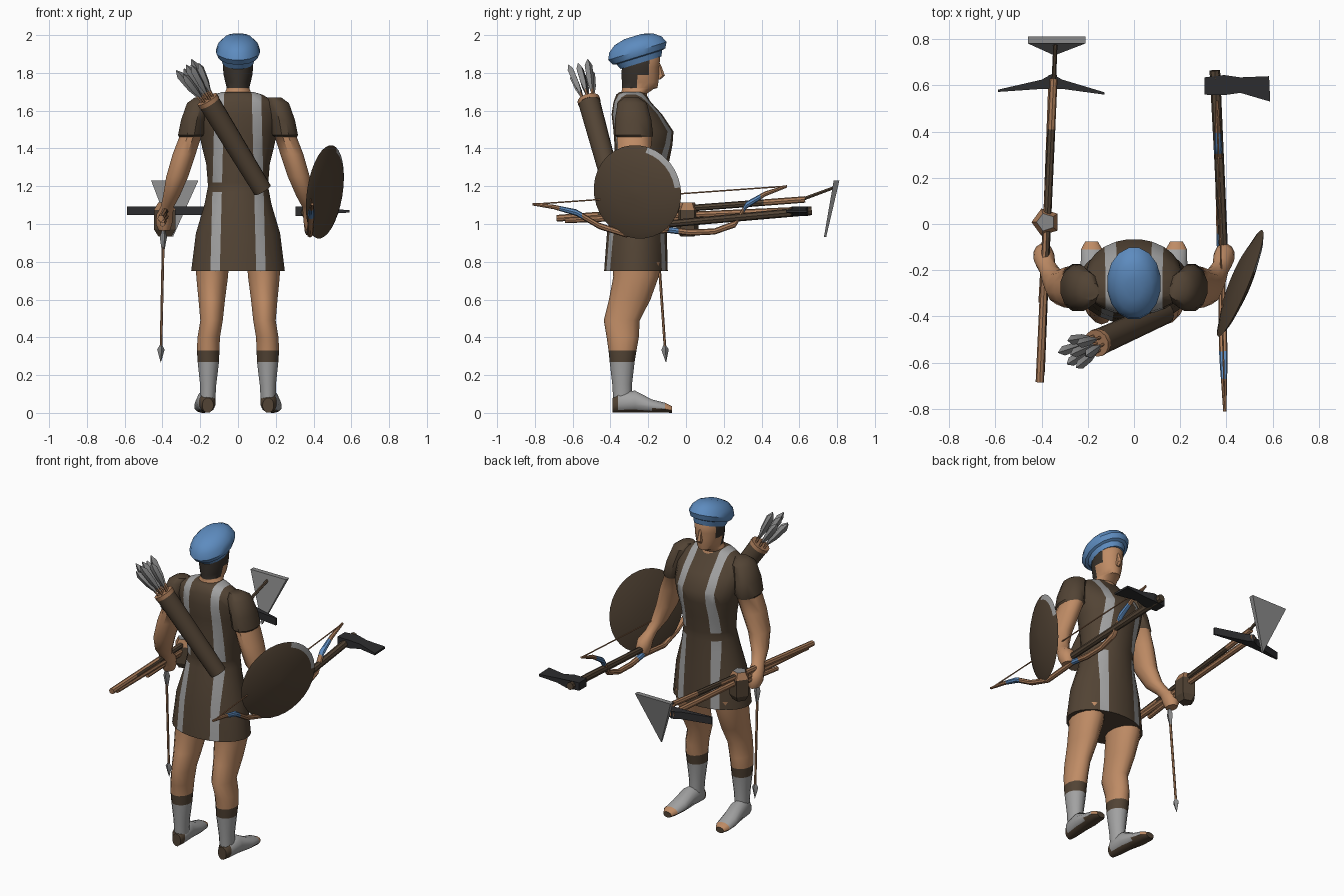
import bpy, bmesh, math
from mathutils import Vector, Matrix

cube = bpy.data.objects.get("Cube")
if cube:
    bpy.data.objects.remove(cube)

COLORS = {
    "skin": (0.52, 0.26, 0.13), "brown_cloth": (0.085, 0.057, 0.035),
    "grey_cloth": (0.36, 0.36, 0.36), "blue_wool": (0.11, 0.26, 0.52),
    "black_iron": (0.026, 0.026, 0.028), "dark_hair": (0.04, 0.032, 0.025),
    "tan_wood": (0.4, 0.2, 0.1), "grey_steel": (0.25, 0.25, 0.25),
}
MATS = {}
for key, rgb in COLORS.items():
    m = bpy.data.materials.new(key)
    m.use_nodes = True
    m.diffuse_color = (*rgb, 1)
    m.node_tree.nodes["Principled BSDF"].inputs["Base Color"].default_value = (*rgb, 1)
    MATS[key] = m
made = []


def finish(name, bm, rule, flat=False):
    """Turn a bmesh into an object; rule is a colour or a function of a face centre."""
    bmesh.ops.recalc_face_normals(bm, faces=bm.faces)
    me = bpy.data.meshes.new(name)
    used = []
    for f in bm.faces:
        key = rule if isinstance(rule, str) else rule(f.calc_center_median())
        if key not in used:
            used.append(key)
            me.materials.append(MATS[key])
        f.material_index = used.index(key)
    bm.to_mesh(me)
    bm.free()
    ob = bpy.data.objects.new(name, me)
    bpy.context.collection.objects.link(ob)
    if not flat:
        made.append(ob)


def skin_rings(rings):
    """Bridge successive rings of points and cap both ends."""
    bm = bmesh.new()
    vs = [[bm.verts.new(p) for p in r] for r in rings]
    n = len(vs[0])
    for a, b in zip(vs, vs[1:]):
        for i in range(n):
            j = (i + 1) % n
            bm.faces.new((a[i], a[j], b[j], b[i]))
    bm.faces.new(vs[0])
    bm.faces.new(vs[-1])
    return bm


def loft(secs, n=16, axis="z"):
    """Ellipse sections (x, y, z, radius a, radius b) stacked along z or y."""
    rings = []
    for x, y, z, a, b in secs:
        ring = []
        for i in range(n):
            t = math.tau * (i + 0.5) / n
            u, v = a * math.cos(t), b * math.sin(t)
            ring.append((x + u, y + v, z) if axis == "z" else (x + u, y, z + v))
        rings.append(ring)
    return skin_rings(rings)


def rod(name, pts, radii, rule, n=8, steps=1):
    """Round bar along a path with a radius at each point."""
    pts = [Vector(p) for p in pts]
    path = [(pts[i].lerp(pts[i + 1], k / steps), radii[i] + (radii[i + 1] - radii[i]) * k / steps)
            for i in range(len(pts) - 1) for k in range(steps)] + [(pts[-1], radii[-1])]
    q = (pts[-1] - pts[0]).to_track_quat("Z", "Y")
    rings = [[p + q @ Vector((r * math.cos(math.tau * i / n), r * math.sin(math.tau * i / n), 0))
              for i in range(n)] for p, r in path]
    finish(name, skin_rings(rings), rule)


def plate(name, pts, depth, mat, thin=None):
    """Polygon extruded along a vector; thin(v) may reshape each vertex."""
    d = Vector(depth)
    bm = skin_rings([[Vector(p) for p in pts], [Vector(p) + d for p in pts]])
    if thin:
        for v in bm.verts:
            thin(v)
    finish(name, bm, mat, flat=True)


# Tunic, cut along the stripe edges
bm = loft([(0, y, z, a, b) for z, y, a, b in [
    (0.75, -0.265, 0.25, 0.17), (0.95, -0.26, 0.225, 0.16), (1.1, -0.25, 0.18, 0.145),
    (1.2, -0.24, 0.16, 0.135), (1.32, -0.235, 0.17, 0.145), (1.42, -0.225, 0.195, 0.155),
    (1.49, -0.225, 0.21, 0.16), (1.58, -0.26, 0.22, 0.135), (1.645, -0.285, 0.2, 0.1),
    (1.685, -0.29, 0.13, 0.08), (1.7, -0.285, 0.08, 0.065)]], 24)
cuts = [((s * c, 0, 0), (s, 0, 0.025)) for s in (1, -1) for c in (0.115, 0.165)]
cuts += [((0, 0, z), (0, 0, 1)) for z in (1.17, 1.22)]
for co, no in cuts:
    bmesh.ops.bisect_plane(bm, geom=bm.verts[:] + bm.edges[:] + bm.faces[:], plane_co=co, plane_no=no)


def tunic_color(c):
    striped = 0.115 < abs(c.x) + 0.025 * c.z < 0.165
    return "grey_cloth" if striped and c.z > 0.76 and not 1.17 < c.z < 1.22 else "brown_cloth"


finish("tunic", bm, tunic_color)


# Head, nose and beret
def head_color(c):
    back = c.y < -0.26 and c.z > 1.735
    burn = c.y < -0.2 and c.z > 1.79
    return "dark_hair" if back or burn else "skin"


finish("head", loft([(0, y, z, a, b) for z, y, a, b in [
    (1.66, -0.28, 0.11, 0.08), (1.69, -0.275, 0.072, 0.068), (1.715, -0.255, 0.062, 0.085),
    (1.72, -0.245, 0.06, 0.095), (1.75, -0.243, 0.068, 0.098), (1.79, -0.242, 0.077, 0.1),
    (1.83, -0.241, 0.081, 0.1), (1.88, -0.24, 0.083, 0.105), (1.92, -0.24, 0.06, 0.08)]], 20),
    head_color)
finish("nose", loft([(0, -0.148, 1.765, 0.012, 0.012), (0, -0.138, 1.785, 0.017, 0.026),
                     (0, -0.146, 1.83, 0.009, 0.018), (0, -0.15, 1.855, 0.008, 0.01)], 6), "skin")
bm = loft([(0, 0, z, 0.118 * r, 0.165 * r) for z, r in [
    (-0.04, 0.7), (-0.01, 0.78), (-0.005, 0.9), (0.025, 1), (0.06, 0.9), (0.09, 0.66), (0.105, 0.3)]], 16)
bm.transform(Matrix.Translation((0, -0.25, 1.892)) @ Matrix.Rotation(0.3, 4, "X"))
finish("beret", bm, "blue_wool")


# Arms, legs and feet
def leg_color(c):
    return "skin" if c.z > 0.33 else "brown_cloth" if c.z > 0.27 else "grey_cloth"


def foot_color(c):
    if c.z < 0.022 or c.y < -0.34:
        return "brown_cloth"
    return "skin" if c.y > -0.14 else "grey_cloth"


for side, s in (("left", 1), ("right", -1)):
    finish(side + "_arm", loft([(s * x, y, z, a, b) for z, x, y, a, b in [
        (1.67, 0.19, -0.29, 0.04, 0.04), (1.64, 0.21, -0.285, 0.062, 0.08),
        (1.55, 0.236, -0.28, 0.068, 0.1), (1.47, 0.25, -0.275, 0.07, 0.105),
        (1.46, 0.253, -0.272, 0.06, 0.096), (1.37, 0.285, -0.275, 0.063, 0.09),
        (1.25, 0.322, -0.275, 0.06, 0.075), (1.15, 0.352, -0.24, 0.046, 0.06),
        (1.09, 0.375, -0.19, 0.036, 0.046), (1.05, 0.388, -0.15, 0.045, 0.054),
        (1.0, 0.392, -0.135, 0.045, 0.052), (0.965, 0.39, -0.13, 0.03, 0.04)]], 12),
        lambda c: "brown_cloth" if c.z > 1.462 else "skin")
    finish(side + "_leg", loft([(s * x, y, z, a, b) for z, x, y, a, b in [
        (0.8, 0.135, -0.26, 0.09, 0.13), (0.72, 0.137, -0.265, 0.086, 0.12),
        (0.6, 0.139, -0.298, 0.072, 0.11), (0.49, 0.14, -0.34, 0.061, 0.095),
        (0.4, 0.155, -0.335, 0.061, 0.085), (0.33, 0.158, -0.336, 0.061, 0.074),
        (0.27, 0.157, -0.338, 0.058, 0.066), (0.15, 0.158, -0.338, 0.044, 0.052),
        (0.06, 0.16, -0.335, 0.04, 0.05)]], 14), leg_color)
    finish(side + "_foot", loft([(s * x, y, h, a, h) for y, x, a, h in [
        (-0.388, 0.16, 0.03, 0.04), (-0.36, 0.163, 0.045, 0.055), (-0.27, 0.17, 0.051, 0.06),
        (-0.18, 0.178, 0.055, 0.036), (-0.11, 0.183, 0.048, 0.027), (-0.075, 0.184, 0.028, 0.018)]],
        12, "y"), foot_color)

# Round shield on the left arm
bm = loft([(0, 0, z, r, r) for z, r in [
    (-0.03, 0.03), (-0.025, 0.15), (0, 0.25), (0.012, 0.22), (0.03, 0.12), (0.038, 0.02)]], 32)
mid = Vector((0.46, -0.257, 1.17))
face = Vector((0.92, -0.38, -0.14)).normalized()
bm.transform(Matrix.Translation(mid) @ face.to_track_quat("Z", "Y").to_matrix().to_4x4())


def shield_color(c):
    d = c - mid
    rim = d.length > 0.225 and d.dot(face) > 0
    return "grey_cloth" if rim and c.y > -0.19 and c.z > 1.2 else "brown_cloth"


finish("shield", bm, shield_color)

# Bow with blue bindings, and its string
bow = [(-0.812, 1.105), (-0.7, 1.09), (-0.58, 1.06), (-0.46, 0.99), (-0.32, 0.945), (-0.1, 0.97),
       (0.02, 0.955), (0.15, 0.96), (0.26, 1.0), (0.32, 1.1), (0.42, 1.16), (0.535, 1.2)]


def bow_color(c):
    bound = any(a < c.y < b for a, b in ((-0.66, -0.56), (0.3, 0.39), (-0.12, -0.04)))
    return "blue_wool" if bound else "tan_wood"


rod("bow", [(0.373 - 0.025 * y, y, z) for y, z in bow],
    [0.007, 0.012, 0.018, 0.018, 0.016, 0.017, 0.017, 0.016, 0.018, 0.018, 0.013, 0.007],
    bow_color, steps=4)
rod("bow_string", [(0.393, -0.805, 1.105), (0.36, 0.53, 1.2)], [0.004, 0.004], "tan_wood", 5)

# Axe
rod("axe_handle", [(0.39, -0.16, 0.995), (0.35, 0.665, 1.07)], [0.019, 0.023], "brown_cloth")


def thin_edge(v):
    k = 1 if v.co.x < 0.42 else 0.25 if v.co.x > 0.55 else 0.6
    v.co.z = 1.067 + (v.co.z - 1.067) * k


plate("axe_head", [(x, y, 1.042) for x, y in [
    (0.305, 0.56), (0.305, 0.635), (0.39, 0.645), (0.46, 0.635), (0.585, 0.64),
    (0.59, 0.53), (0.46, 0.568), (0.39, 0.558)]], (0, 0, 0.05), "black_iron", thin_edge)


# Hoe and pick in the right hand
def worn_wood(c):
    return "tan_wood" if c.x + 0.05 * c.z < -0.325 and c.y < 0.1 or c.y > 0.5 else "brown_cloth"


rod("hoe_handle", [(-0.408, -0.685, 1.03), (-0.348, 0.63, 1.13)], [0.018, 0.017], worn_wood, steps=6)
rod("hoe_neck", [(-0.348, 0.6, 1.125), (-0.34, 0.79, 1.195)], [0.01, 0.009], "brown_cloth", 6)
plate("hoe_blade", [(-0.46, 0.782, 1.23), (-0.21, 0.782, 1.23), (-0.345, 0.73, 0.93)],
      (0, 0.03, 0), "grey_steel", lambda v: setattr(v.co, "y", min(v.co.y, 0.742)) if v.co.z < 1 else None)
rod("pick_handle", [(-0.402, -0.64, 1.02), (-0.352, 0.645, 1.075)], [0.016, 0.018], "tan_wood")
plate("pick_head", [(x, y, 1.047) for x, y in [
    (-0.588, 0.572), (-0.588, 0.582), (-0.4, 0.625), (-0.355, 0.65), (-0.31, 0.625),
    (-0.127, 0.57), (-0.127, 0.56), (-0.31, 0.585), (-0.4, 0.585)]], (0, 0, 0.045), "black_iron")

# Mallet
rod("mallet_handle", [(-0.4, -0.34, 1.0), (-0.38, 0.02, 1.03)], [0.014, 0.014], "tan_wood")
finish("mallet_head", loft([(-0.382, 0.008, z, r, r) for z, r in [
    (0.935, 0.04), (0.97, 0.062), (1.075, 0.062), (1.115, 0.04)]], 5),
    lambda c: "brown_cloth" if c.z < 1.07 else "tan_wood" if c.z < 1.11 else "grey_steel", flat=True)

# Arrow held point down
rod("held_arrow", [(-0.393, -0.16, 1.05), (-0.408, -0.11, 0.33)], [0.008, 0.007], "tan_wood", 6)
rod("held_arrow_fletching", [(-0.394, -0.155, 0.97), (-0.395, -0.15, 0.93), (-0.397, -0.145, 0.85)],
    [0.008, 0.02, 0.006], "grey_steel", 4)
rod("held_arrow_tip", [(-0.408, -0.113, 0.36), (-0.408, -0.111, 0.335), (-0.409, -0.106, 0.268)],
    [0.006, 0.02, 0.001], "grey_steel", 4)

# Quiver on the back with a bundle of arrows
low, top = Vector((0.13, -0.385, 1.18)), Vector((-0.16, -0.515, 1.655))
rod("quiver", [low, top], [0.05, 0.058], "brown_cloth", 14)
rod("quiver_rim", [top - (top - low) * 0.03, top + (top - low) * 0.01], [0.06, 0.06], "tan_wood", 14)
along = (top - low).normalized()
turn = along.to_track_quat("Z", "Y")
for i in range(7):
    a = math.tau * i / 6
    off = turn @ Vector((math.cos(a), math.sin(a), 0)) * (0.036 if i < 6 else 0)
    base = top + off * 0.8
    tip = top + off * 1.7 + along * (0.2 if i % 2 else 0.225)
    rod(f"quiver_arrow_{i + 1}", [base - along * 0.03, base.lerp(tip, 0.35)], [0.007, 0.007], "tan_wood", 5)
    rod(f"quiver_fletching_{i + 1}", [base.lerp(tip, t) for t in (0.15, 0.45, 0.85, 1)],
        [0.006, 0.019, 0.021, 0.003], "grey_steel", 4)

# Smooth shading with kept creases
bpy.ops.object.select_all(action="DESELECT")
for ob in made:
    ob.select_set(True)
bpy.context.view_layer.objects.active = made[0]
bpy.ops.object.shade_smooth_by_angle(angle=math.radians(40))
